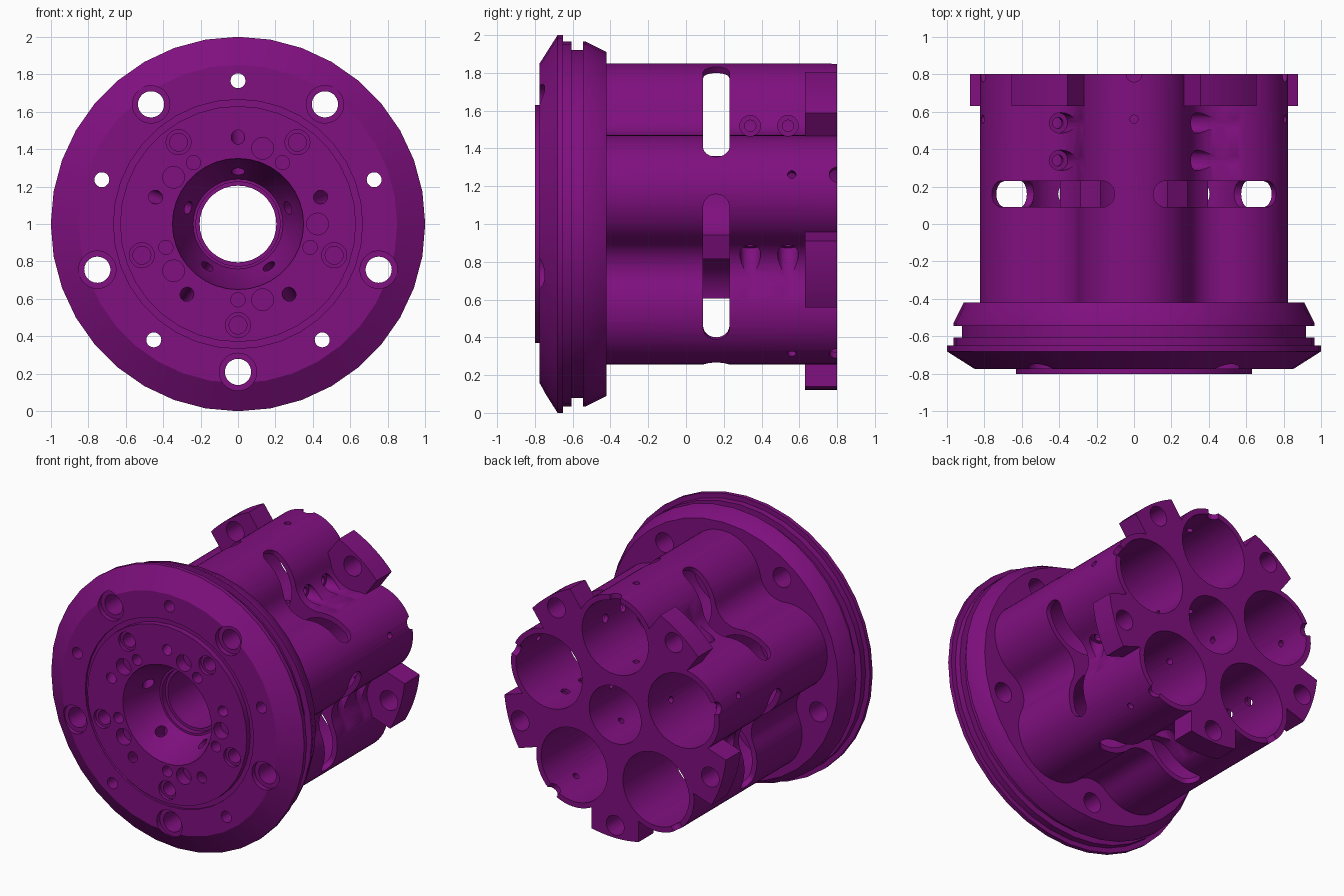
import bpy, bmesh, math
from mathutils import Vector

if "Cube" in bpy.data.objects:
    bpy.data.objects.remove(bpy.data.objects["Cube"])

LOBES = [math.radians(90 + 72 * k) for k in range(5)]     # cylinder lobes
VALLEYS = [math.radians(54 + 72 * k) for k in range(5)]   # bolt positions between lobes
BACK = 0.8

purple = bpy.data.materials.new("purple")
purple.use_nodes = True
purple.diffuse_color = (0.216, 0.005, 0.216, 1)
bsdf = next(n for n in purple.node_tree.nodes if n.type == 'BSDF_PRINCIPLED')
bsdf.inputs["Base Color"].default_value = purple.diffuse_color


def pos(a, r, y, t=0.0):
    """Point at angle a about the y axis, distance r out and t sideways."""
    c, s = math.cos(a), math.sin(a)
    return Vector((r * c + t * s, y, 1 + r * s - t * c))


def finish(bm, name):
    bmesh.ops.recalc_face_normals(bm, faces=bm.faces)
    me = bpy.data.meshes.new(name)
    bm.to_mesh(me)
    bm.free()
    me.materials.append(purple)
    ob = bpy.data.objects.new(name, me)
    bpy.context.collection.objects.link(ob)
    return ob


def lathe(profile, seg):
    """Spin (radius, y) points, starting and ending on the axis."""
    bm = bmesh.new()
    vs = [bm.verts.new((0, y, 1 + r)) for r, y in profile]
    es = [bm.edges.new(p) for p in zip(vs, vs[1:])]
    bmesh.ops.spin(bm, geom=vs + es, cent=(0, 0, 1), axis=(0, 1, 0),
                   angle=math.tau, steps=seg, use_merge=False)
    bmesh.ops.remove_doubles(bm, verts=bm.verts, dist=1e-5)
    return bm


def prism(bm, pts, vec):
    face = bm.faces.new([bm.verts.new(p) for p in pts])
    ext = bmesh.ops.extrude_face_region(bm, geom=[face], use_keep_orig=True)
    bmesh.ops.translate(bm, vec=vec,
                        verts=[g for g in ext["geom"] if isinstance(g, bmesh.types.BMVert)])


def rod(bm, p, q, r, seg=20):
    """Cylinder of radius r from p to q."""
    d = q - p
    m = d.to_track_quat('Z', 'Y').to_matrix().to_4x4()
    m.translation = (p + q) / 2
    bmesh.ops.create_cone(bm, cap_ends=True, segments=seg, radius1=r, radius2=r,
                          depth=d.length, matrix=m)


def combine(bm, op='DIFFERENCE'):
    """Boolean a helper shape into the block, then discard it."""
    tool = finish(bm, "helper")
    tool.hide_render = True
    mod = block.modifiers.new("shape", 'BOOLEAN')
    mod.operation, mod.object, mod.solver = op, tool, 'MANIFOLD'
    bpy.context.view_layer.objects.active = block
    bpy.ops.object.modifier_apply(modifier=mod.name)
    bpy.data.objects.remove(tool)


def drill(angles, r, y0, y1, radius, seg=20, r_end=None):
    """Ring of equal holes from depth y0 to y1, slanted when r_end differs."""
    bm = bmesh.new()
    for a in angles:
        rod(bm, pos(a, r, y0), pos(a, r if r_end is None else r_end, y1), radius, seg)
    combine(bm)


# Front flange with raised face, face groove, chamfers and seal groove
block = finish(lathe([
    (0, -0.8), (0.63, -0.8), (0.63, -0.76), (0.665, -0.76), (0.665, -0.775),
    (0.85, -0.775), (1.0, -0.68), (1.0, -0.65), (0.965, -0.65), (0.965, -0.605),
    (0.92, -0.605), (0.92, -0.545), (0.965, -0.545), (0.965, -0.53),
    (0.91, -0.42), (0, -0.42)], 36), "pump_block")

# Five-lobed body: convex lobe arcs joined by concave fillets
C, R, D = 0.55, 0.30, 0.79
dx, dz = D * math.cos(math.radians(36)) - C, D * math.sin(math.radians(36))
phi, fillet = math.atan2(dz, dx), math.hypot(dx, dz) - R
outline = []
for a in LOBES:
    c = pos(a, C, -0.5)
    for i in range(25):
        outline.append(c + pos(a - phi + 2 * phi * i / 24, R, 0) - Vector((0, 0, 1)))
    b = a + math.radians(36)
    c = pos(b, D, -0.5)
    half = math.radians(36) - phi
    for i in range(1, 12):
        w = b + math.pi - half * (1 - 2 * i / 12)
        outline.append(c + pos(w, fillet, 0) - Vector((0, 0, 1)))
bm = bmesh.new()
prism(bm, outline, Vector((0, BACK + 0.5, 0)))
combine(bm, 'UNION')

# Bolt lugs at the back, with curved outer faces
bm = bmesh.new()
for a in VALLEYS:
    pts = [pos(a, 0.5, 0.63, -0.185)]
    for i in range(9):
        t = -0.185 + 0.37 * i / 8
        pts.append(pos(a, math.sqrt(0.88 ** 2 - t * t), 0.63, t))
    pts.append(pos(a, 0.5, 0.63, 0.185))
    prism(bm, pts, Vector((0, BACK - 0.63, 0)))
combine(bm, 'UNION')

# Central bore with conical front recess
combine(lathe([(0, -0.9), (0.35, -0.9), (0.35, -0.79), (0.24, -0.54), (0.225, -0.54),
               (0.225, -0.5), (0.205, -0.5), (0.205, 0.9), (0, 0.9)], 36))

# Cylinder bores and bolt holes with spotfaces
drill(LOBES, C, -0.45, 0.9, 0.262, 40)
drill(VALLEYS, D, -0.9, 0.9, 0.07, 28)
drill(VALLEYS, D, -0.9, -0.74, 0.1, 28)

# Wide slots linking neighbouring bores
for a in VALLEYS:
    pts = []
    for side in (1, -1):
        for i in range(13):
            w = -math.pi / 2 + math.pi * i / 12
            pts.append(pos(a, 0.395, 0.16 + side * 0.07 * math.sin(w),
                           side * (0.335 + 0.07 * math.cos(w))))
    bm = bmesh.new()
    prism(bm, pts, Vector((math.cos(a), 0, math.sin(a))) * 0.6)
    combine(bm)

# Front face holes
drill(LOBES, 0.765, -0.9, -0.4, 0.04)                     # outer ports
drill(LOBES, 0.44, -0.86, -0.4, 0.036, r_end=0.62)        # slanted ports
drill(VALLEYS, 0.54, -0.9, -0.775, 0.067)                 # stepped screw seats
drill(VALLEYS, 0.54, -0.9, -0.66, 0.048)
drill(VALLEYS, 0.405, -0.9, -0.68, 0.038)                 # small screw holes
drill([math.radians(72 * k) for k in range(5)], 0.425, -0.9, -0.72, 0.058)
drill(LOBES, 0.24, -0.70, -0.40, 0.036, r_end=0.42)       # ports in the conical recess

# Radial oil holes and rim notches on each lobe
drill(LOBES, 0.95, 0.56, 0.56, 0.022, 14, r_end=0.1)
drill(LOBES, 0.95, 0.8, 0.8, 0.042, 16, r_end=0.7)

# Paired side ports with spotfaces, drilled across each valley into one lobe
for radius, stop in ((0.055, 0.285), (0.03, 0.12)):
    for a in LOBES:
        bm = bmesh.new()
        for y in (0.34, 0.54):
            rod(bm, pos(a, 0.52, y, 0.85), pos(a, 0.52, y, stop), radius)
        combine(bm)

# Smooth curved walls, keep machined edges sharp
bpy.ops.object.select_all(action='DESELECT')
block.select_set(True)
bpy.context.view_layer.objects.active = block
bpy.ops.object.shade_smooth_by_angle(angle=math.radians(30))
